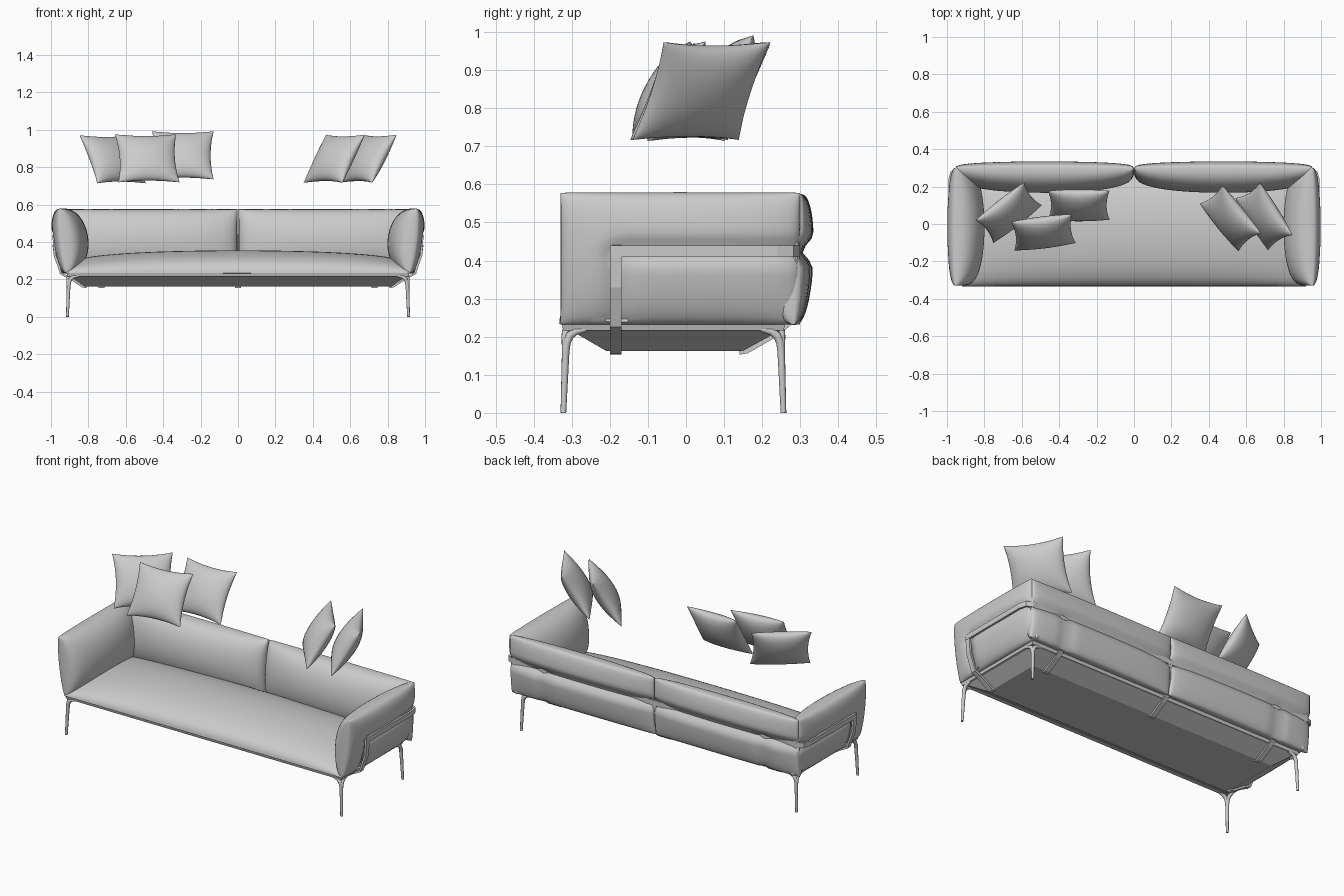
import bpy, bmesh, math
from mathutils import Vector, Matrix

cube = bpy.data.objects.get("Cube")
if cube:
    bpy.data.objects.remove(cube)

grey = bpy.data.materials.new("soft_grey")
grey.use_nodes = True
GREY = (0.6, 0.6, 0.6, 1)
grey.diffuse_color = GREY
grey.node_tree.nodes["Principled BSDF"].inputs["Base Color"].default_value = GREY


def finish(name, bm, smooth=True):
    bmesh.ops.recalc_face_normals(bm, faces=bm.faces)
    mesh = bpy.data.meshes.new(name)
    bm.to_mesh(mesh)
    bm.free()
    mesh.materials.append(grey)
    obj = bpy.data.objects.new(name, mesh)
    bpy.context.collection.objects.link(obj)
    if smooth:
        shade(obj)
    return obj


def shade(obj):
    bpy.ops.object.select_all(action="DESELECT")
    bpy.context.view_layer.objects.active = obj
    obj.select_set(True)
    bpy.ops.object.shade_smooth_by_angle(angle=math.radians(50))


def cushion(name, centre, u_axis, v_axis, front, back, power, pinch=0.0, n=28, adjust=None):
    """Seamed pillow: half-size axes u and v, swelling by front/back along u x v."""
    bm = bmesh.new()
    u_axis, v_axis, centre = Vector(u_axis), Vector(v_axis), Vector(centre)
    normal = u_axis.cross(v_axis).normalized()
    # Sine spacing crowds the rows near the seam
    steps = [math.sin(math.pi * (i / n - 0.5)) for i in range(n + 1)]
    for thick in (front, -back):
        rows = []
        for u in steps:
            row = []
            for v in steps:
                swell = max(0, 1 - u * u) ** power[0] * max(0, 1 - v * v) ** power[1]
                p = centre + u_axis * u * (1 - pinch * (1 - v * v))
                p += v_axis * v * (1 - pinch * (1 - u * u)) + normal * thick * swell
                if adjust:
                    p = adjust(p, thick)
                row.append(bm.verts.new(p))
            rows.append(row)
        for a, b in zip(rows, rows[1:]):
            for j in range(n):
                bm.faces.new((a[j], a[j + 1], b[j + 1], b[j]))
    bmesh.ops.remove_doubles(bm, verts=bm.verts, dist=0.0005)
    return finish(name, bm)


def band(name, path, width, thickness=0.012):
    """Flat bar following a path, with the width vector across it."""
    bm = bmesh.new()
    half = Vector(width) / 2
    pairs = [[bm.verts.new(Vector(p) + s * half) for s in (-1, 1)] for p in path]
    for a, b in zip(pairs, pairs[1:]):
        bm.faces.new((a[0], a[1], b[1], b[0]))
    obj = finish(name, bm, False)
    mod = obj.modifiers.new("thickness", "SOLIDIFY")
    mod.thickness = thickness
    mod.offset = 0
    return obj


def groove(d, width=0.025):
    return math.exp(-(d / width) ** 2)


RAIL_Z = 0.425
STRAP_Y = -0.185

# Seat
cushion("seat", (0, -0.035, 0.235), (0.92, 0, 0), (0, 0.298, 0), 0.12, 0.01, (0.25, 0.45))

# Arms, dented where the frame presses into them
for side, label in ((1, "left"), (-1, "right")):
    def dent_arm(p, thick, s=side):
        if p.x * s > 0.94:
            g = groove(p.z - RAIL_Z) if p.y > STRAP_Y else 0
            if p.z < RAIL_Z:
                g = max(g, groove(p.y - STRAP_Y))
            p.x -= s * 0.022 * g
        return p
    outer, inner = 0.06, 0.135
    cushion(label + "_arm", (side * 0.935, -0.015, 0.405), (0, 0.315, 0),
            (side * 0.02, 0, 0.173),
            outer if side > 0 else inner, inner if side > 0 else outer,
            (0.3, 0.42), adjust=dent_arm)


# Back cushions, pinched by the rail
def dent_back(p, thick):
    if thick < 0:
        p.y -= 0.03 * groove(p.z - RAIL_Z) * min(1, max(0, p.y - 0.285) * 40)
        if p.z < RAIL_Z:
            p.y -= 0.015 * groove(abs(p.x) - 0.73)
    return p


for side, label in ((1, "left"), (-1, "right")):
    cushion(label + "_back_cushion", (side * 0.478, 0.292, 0.403), (0.476, 0, 0),
            (0, 0.008, 0.172), 0.125, 0.043, (0.28, 0.4), adjust=dent_back)

# Frame rail around the back and sides
half_rail = [(0.986, -0.2, RAIL_Z), (0.986, 0.24, RAIL_Z), (0.975, 0.278, RAIL_Z),
             (0.94, 0.294, RAIL_Z)]
band("frame_rail", half_rail + [(-x, y, z) for x, y, z in reversed(half_rail)], (0, 0, 0.03))

# Straps down the back and the arms, folding under the base
for x, label in ((-0.73, "right"), (0, "middle"), (0.73, "left")):
    band(label + "_back_strap", [(x, 0.294, 0.44), (x, 0.292, 0.33), (x, 0.272, 0.235),
         (x, 0.24, 0.208), (x, 0.16, 0.162), (x, 0.14, 0.159)], (0.03, 0, 0))
for s, label in ((1, "left"), (-1, "right")):
    band(label + "_arm_strap", [(s * 0.986, STRAP_Y, 0.44), (s * 0.98, STRAP_Y, 0.33),
         (s * 0.945, STRAP_Y, 0.23), (s * 0.9, STRAP_Y, 0.208), (s * 0.83, STRAP_Y, 0.162),
         (s * 0.81, STRAP_Y, 0.159)], (0, 0.03, 0))


# Base tray with sloping sides, and its rim
def slab(name, top, bottom):
    bm = bmesh.new()
    loops = []
    for hx, y0, y1, z in (top, bottom):
        loops.append([bm.verts.new(c) for c in
                      ((-hx, y0, z), (hx, y0, z), (hx, y1, z), (-hx, y1, z))])
    a, b = loops
    bm.faces.new(a)
    bm.faces.new(b)
    for i in range(4):
        j = (i + 1) % 4
        bm.faces.new((a[i], a[j], b[j], b[i]))
    return finish(name, bm, False)


slab("base_tray", (0.9, -0.305, 0.25, 0.218), (0.82, -0.21, 0.15, 0.163))
slab("base_rim", (0.918, -0.328, 0.262, 0.237), (0.912, -0.322, 0.256, 0.216))

# Slender legs, forking into the rim along both directions
for sx, x_label in ((1, "left"), (-1, "right")):
    for sy, foot_y, y_label in ((-1, -0.322, "front"), (1, 0.256, "rear")):
        data = bpy.data.curves.new("leg", "CURVE")
        data.dimensions = "3D"
        data.bevel_depth = 0.01
        data.bevel_resolution = 3
        data.use_fill_caps = True
        for kx, ky in ((1, 0), (0, 1)):
            spline = data.splines.new("POLY")
            stations = ((0, 0, 0.75), (0.006, 0.16, 1), (0.009, 0.185, 1.05),
                        (0.017, 0.203, 1.1), (0.032, 0.214, 1), (0.06, 0.22, 0.7))
            spline.points.add(len(stations) - 1)
            for point, (inset, z, radius) in zip(spline.points, stations):
                lean = min(inset, 0.006)
                dx = inset if kx else lean
                dy = inset if ky else lean
                point.co = (sx * (0.912 - dx), foot_y - sy * dy, z, 1)
                point.radius = radius
        leg = bpy.data.objects.new(f"{y_label}_{x_label}_leg", data)
        bpy.context.collection.objects.link(leg)
        data.materials.append(grey)
        bpy.ops.object.select_all(action="DESELECT")
        bpy.context.view_layer.objects.active = leg
        leg.select_set(True)
        bpy.ops.object.convert(target="MESH")
        shade(bpy.context.view_layer.objects.active)

# Loose scatter pillows leaning back
for i, (x, y, z, turn) in enumerate(((-0.67, 0.06, 0.842, 38), (-0.295, 0.10, 0.863, 0),
                                     (-0.485, -0.045, 0.847, 7), (0.515, 0.03, 0.845, -51),
                                     (0.695, 0.04, 0.845, -58))):
    rot = Matrix.Rotation(math.radians(turn), 3, "Z") @ Matrix.Rotation(math.radians(-31), 3, "X")
    cushion(f"scatter_pillow_{i + 1}", (x, y, z), rot @ Vector((0.165, 0, 0)),
            rot @ Vector((0, 0, 0.15)), 0.058, 0.058, (0.5, 0.5), 0.1, 20)
